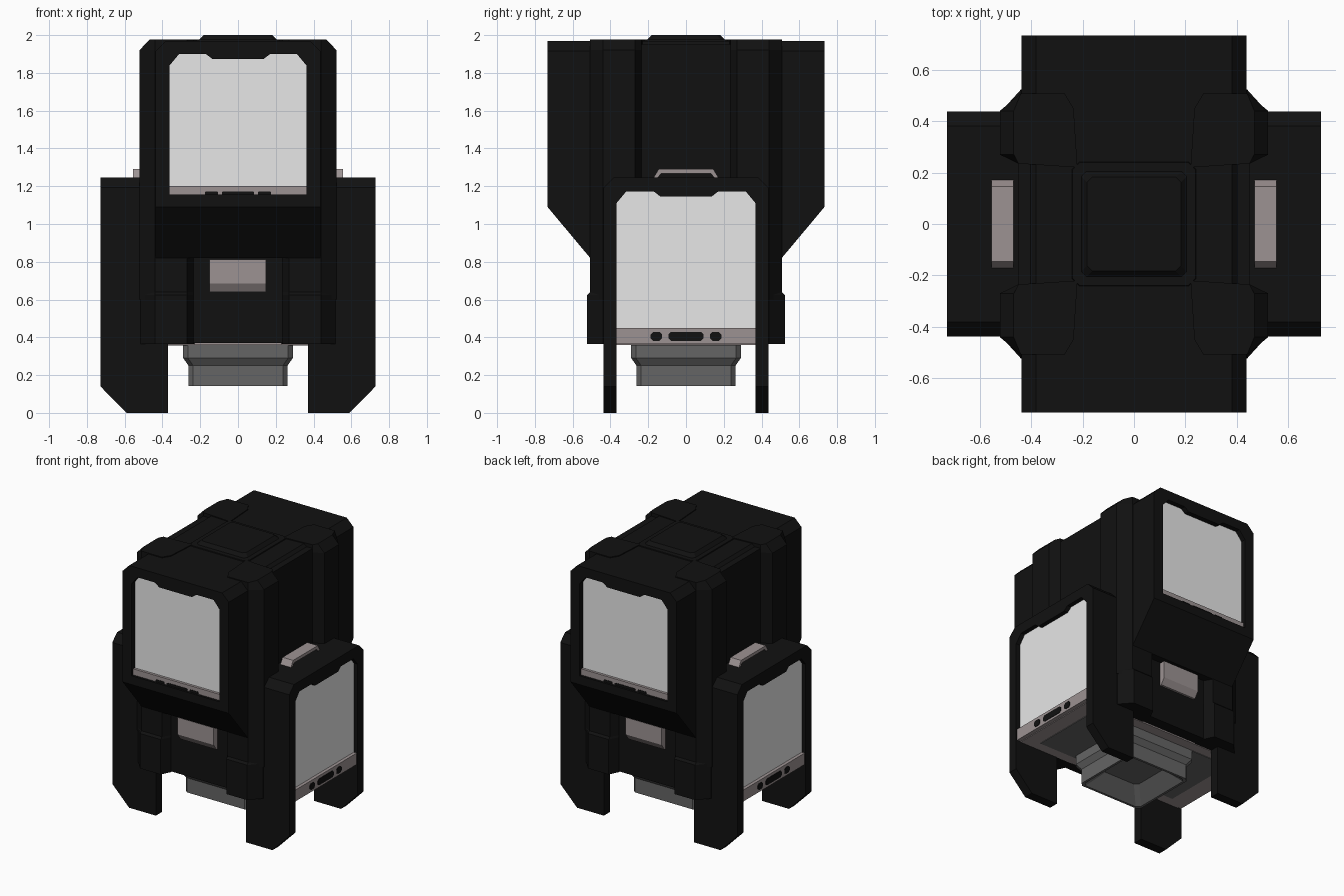
import bpy, bmesh, math
from mathutils import Matrix

if "Cube" in bpy.data.objects:
    bpy.data.objects.remove(bpy.data.objects["Cube"])


def material(name, rgb):
    m = bpy.data.materials.new(name)
    m.diffuse_color = (*rgb, 1)
    m.use_nodes = True
    m.node_tree.nodes["Principled BSDF"].inputs["Base Color"].default_value = m.diffuse_color
    return m


BLACK = material("matte_black", (0.0055, 0.0055, 0.0055))
WHITE = material("panel_white", (0.8, 0.8, 0.8))
WARM = material("warm_grey", (0.335, 0.29, 0.29))
STEEL = material("nozzle_grey", (0.13, 0.13, 0.13))


def loft(name, rings, mat, angle=0.0, mirror=(1, 1)):
    """Closed solid through rings of equal length, turned about z."""
    bm = bmesh.new()
    rows = [[bm.verts.new((x * mirror[0], y * mirror[1], z)) for x, y, z in r] for r in rings]
    n = len(rows[0])
    for a, b in zip(rows, rows[1:]):
        for i in range(n):
            j = (i + 1) % n
            bm.faces.new((a[i], a[j], b[j], b[i]))
    bm.faces.new(rows[0])
    bm.faces.new(rows[-1])
    bmesh.ops.recalc_face_normals(bm, faces=bm.faces[:])
    bmesh.ops.transform(bm, matrix=Matrix.Rotation(angle, 4, 'Z'), verts=bm.verts[:])
    me = bpy.data.meshes.new(name)
    bm.to_mesh(me)
    bm.free()
    me.materials.append(mat)
    ob = bpy.data.objects.new(name, me)
    bpy.context.collection.objects.link(ob)
    return ob


def front_prism(name, uz, d0, d1, mat, angle):
    """Front-view outline (u, z), extruded outward from depth d0 to d1."""
    return loft(name, [[(u, -d, z) for u, z in uz] for d in (d0, d1)], mat, angle)


def side_prism(name, dz, u0, u1, mat, angle):
    """Side-view outline (depth, z), extruded across u."""
    return loft(name, [[(u, -d, z) for d, z in dz] for u in (u0, u1)], mat, angle)


def rect(u, z0, z1, uc=0.0):
    return [(uc - u, z0), (uc + u, z0), (uc + u, z1), (uc - u, z1)]


def pill(uc, zc, w, h):
    c = min(w, h) * 0.55
    return [(uc + sx * a, zc + sz * b) for sx, sz, pts in (
        (1, -1, ((w - c, h), (w, h - c))), (1, 1, ((w, h - c), (w - c, h))),
        (-1, 1, ((w - c, h), (w, h - c))), (-1, -1, ((w, h - c), (w - c, h))))
        for a, b in pts]


def square_ring(h, c, z):
    return [(x, y, z) for x, y in ((h - c, -h), (h, c - h), (h, h - c), (h - c, h),
                                   (c - h, h), (-h, h - c), (-h, c - h), (c - h, -h))]


def window(hw, z0, z1):
    """Right-to-left outline of a screen with cut corners and a top notch."""
    return [(hw, z0), (hw, z1 - .06), (hw - .05, z1), (.17, z1), (.135, z1 - .027),
            (-.135, z1 - .027), (-.17, z1), (.05 - hw, z1), (-hw, z1 - .06), (-hw, z0)]


def hood(hw, z0, z1, c=.055):
    return [(-hw, z0), (-hw, z1 - c), (c - hw, z1), (hw - c, z1), (hw, z1 - c), (hw, z0)]


# Upper housing: front and back
for tag, a in (("front", 0.0), ("back", math.pi)):
    front_prism(f"upper_body_{tag}", hood(.437, 1.1, 1.97), 0, .69, BLACK, a)
    front_prism(f"upper_frame_{tag}", hood(.437, 1.12, 1.97) + window(.362, 1.12, 1.9), .69, .733, BLACK, a)
    side_prism(f"upper_underside_{tag}", [(0, .82), (.507, .82), (.733, 1.09), (.733, 1.155), (0, 1.155)],
               -.437, .437, BLACK, a)
    front_prism(f"upper_screen_{tag}", window(.362, 1.155, 1.9), .688, .696, WHITE, a)
    front_prism(f"upper_sill_{tag}", rect(.362, 1.15, 1.2), .69, .715, WARM, a)
    for uc, w in ((0, .085), (-.14, .035), (.14, .035)):
        front_prism(f"upper_slot_{tag}", pill(uc, 1.163, w, .009), .714, .718, BLACK, a)
    # Small grey plate under the overhang, with sloped bottom
    side_prism(f"wall_plate_{tag}", [(.44, .64), (.465, .64), (.495, .685), (.495, .812), (.44, .812)],
               -.15, .147, WARM, a)

# Lower housing: left and right, with legs and handles
for tag, a in (("right", math.pi / 2), ("left", -math.pi / 2)):
    front_prism(f"lower_body_{tag}", hood(.437, .365, 1.247), .3, .69, BLACK, a)
    front_prism(f"lower_frame_{tag}", hood(.437, .25, 1.247) + window(.367, .25, 1.172), .69, .728, BLACK, a)
    front_prism(f"lower_screen_{tag}", window(.367, .44, 1.172), .688, .696, WHITE, a)
    front_prism(f"lower_sill_{tag}", rect(.367, .365, .45), .69, .72, WARM, a)
    for uc, w in ((0, .093), (-.157, .03), (.157, .03)):
        front_prism(f"lower_slot_{tag}", pill(uc, .405, w, .024), .719, .723, BLACK, a)
    for s in (-1, 1):
        side_prism(f"leg_{tag}", [(.37, 0), (.59, 0), (.728, .14), (.728, .4), (.37, .4)],
                   s * .367, s * .437, BLACK, a)
    front_prism(f"handle_{tag}", [(-.172, 1.245), (-.145, 1.29), (.145, 1.29), (.172, 1.245),
                                  (.15, 1.245), (.132, 1.267), (-.132, 1.267), (-.15, 1.245)],
                .468, .555, WARM, a)

# Central core and corner pillars
loft("core", [square_ring(.45, .02, z) for z in (.37, 1.95)], BLACK)


def pillar_ring(mx, my, z, cap=9):
    pts = ((.22, .22), (.45, .235), (mx, .27), (mx, .44), (.44, my), (.27, my), (.235, .45))
    return [(min(x, cap), y, z) for x, y in pts]


for mirror in ((1, 1), (-1, 1), (-1, -1), (1, -1)):
    loft("pillar", [pillar_ring(.522, .508, .6), pillar_ring(.522, .508, 1.92),
                    pillar_ring(.522, .508, 1.976, .468)], BLACK, mirror=mirror)
    loft("pillar_foot", [pillar_ring(.515, .523, .365), pillar_ring(.515, .523, .625),
                         pillar_ring(.505, .508, .64)], BLACK, mirror=mirror)

# Raised pad on the roof
loft("roof_pad", [square_ring(.245, .03, 1.96), square_ring(.24, .03, 1.976), square_ring(.205, .02, 1.976),
                  square_ring(.183, .02, 2.0)], BLACK)

# Underside floor plates and hollow nozzle
front_prism("floor", rect(.69, .36, .375), -.367, .367, WARM, 0)
front_prism("floor_inset", rect(.58, .356, .37), -.29, .29, STEEL, 0)
loft("nozzle", [square_ring(h, .025, z) for h, z in (
    (.29, .365), (.29, .29), (.262, .25), (.262, .142), (.245, .142), (.15, .24))], STEEL)
